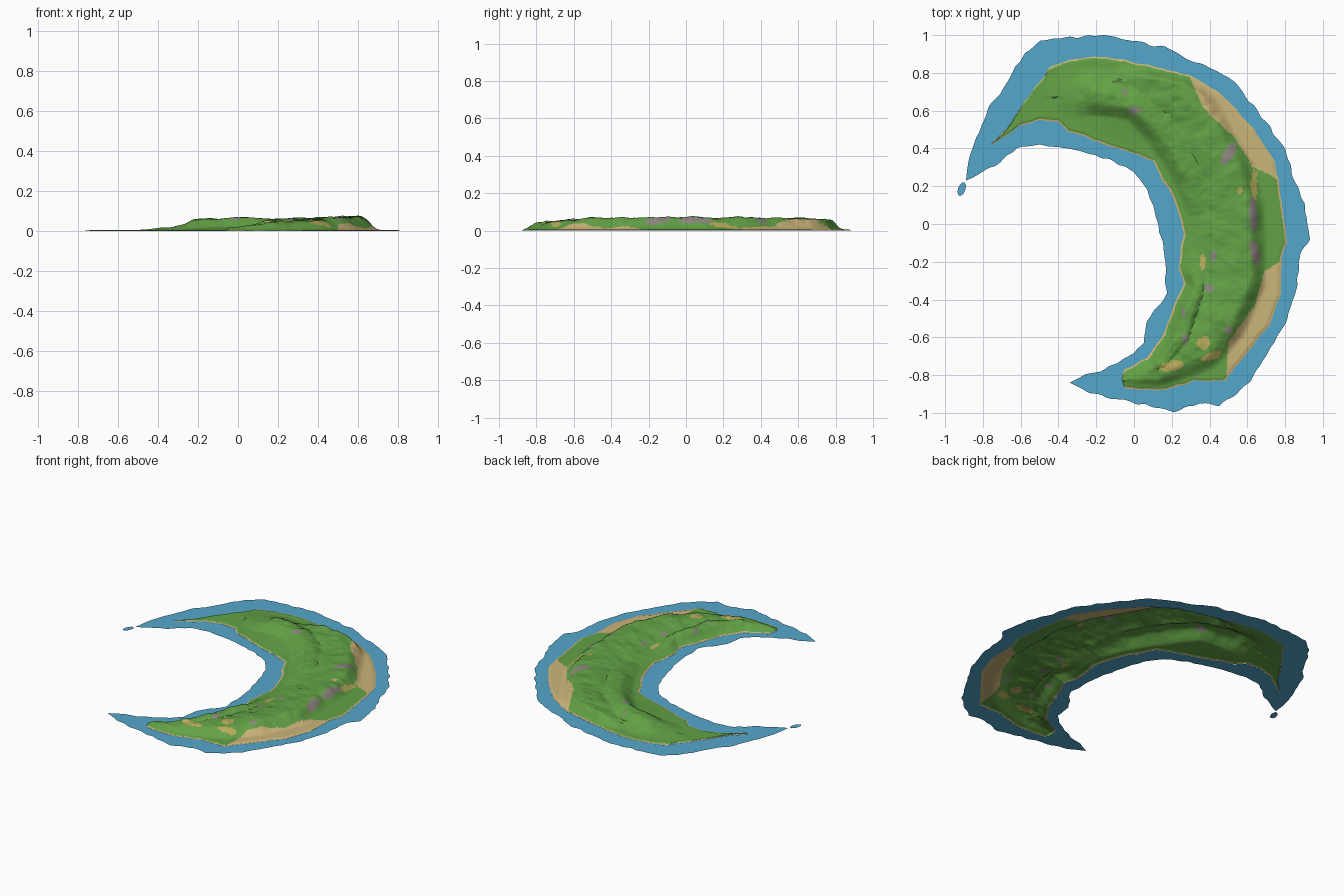
import bpy, math, random
from mathutils import Vector, noise

if "Cube" in bpy.data.objects:
    bpy.data.objects.remove(bpy.data.objects["Cube"])

random.seed(4)
N, M = 420, 60  # stations along the crescent, columns across it

# Shorelines, listed from the north-west tip round to the south tip
WATER_OUT = [(-.89, .23), (-.87, .38), (-.81, .51), (-.78, .61), (-.71, .69), (-.66, .78), (-.58, .90),
             (-.49, .97), (-.34, .99), (-.15, 1.0), (0, .97), (.19, .93), (.29, .87), (.41, .83), (.53, .75),
             (.66, .59), (.80, .39), (.86, .21), (.90, .11), (.93, -.08), (.88, -.16), (.86, -.34),
             (.80, -.53), (.72, -.66), (.62, -.83), (.56, -.88), (.45, -.96), (.35, -.95), (.21, -.99),
             (.03, -.95), (-.15, -.92), (-.26, -.88), (-.34, -.84)]
LAND_OUT = [(-.77, .41), (-.69, .49), (-.61, .60), (-.55, .69), (-.50, .75), (-.45, .83), (-.34, .87),
            (-.20, .89), (-.07, .87), (.08, .84), (.29, .79), (.43, .71), (.53, .62), (.64, .49), (.74, .34),
            (.77, .21), (.79, .05), (.81, -.10), (.78, -.19), (.78, -.37), (.72, -.53), (.62, -.66),
            (.51, -.79), (.48, -.83), (.32, -.83), (.16, -.88), (.03, -.88), (-.05, -.87), (-.065, -.82)]
LAND_IN = [(-.77, .41), (-.69, .46), (-.60, .52), (-.50, .55), (-.40, .54), (-.35, .49), (-.23, .45),
           (-.10, .40), (.01, .37), (.10, .33), (.14, .25), (.20, .16), (.24, .05), (.26, -.05), (.24, -.23),
           (.26, -.32), (.20, -.46), (.16, -.58), (.07, -.71), (-.05, -.77), (-.065, -.82)]
WATER_IN = [(-.89, .23), (-.79, .28), (-.71, .33), (-.62, .40), (-.55, .42), (-.39, .41), (-.26, .38),
            (-.13, .34), (0, .28), (.07, .18), (.11, .07), (.14, -.05), (.17, -.20), (.17, -.37), (.07, -.52),
            (.05, -.63), (-.02, -.70), (-.13, -.75), (-.21, -.80), (-.26, -.80), (-.34, -.84)]

# Ridges: (x, y, height) along the crest, then outer and inner slope widths
RIDGES = [
    ([(-.02, .76, .03), (.06, .76, .05), (.25, .74, .056), (.33, .68, .056), (.42, .50, .06), (.54, .30, .062),
      (.59, .10, .064), (.60, -.10, .064), (.60, -.30, .062), (.50, -.53, .06), (.38, -.67, .048),
      (.15, -.78, .035), (.0, -.82, .014)], .10, .34),
    ([(-.33, .67, .012), (-.22, .67, .05), (0, .63, .058), (.15, .50, .056), (.28, .30, .05),
      (.36, .10, .03)], .16, .11),
    ([(.36, -.20, .02), (.33, -.38, .05), (.26, -.60, .056), (.15, -.74, .042)], .07, .12),
]

# Inland edge of the two wide beaches, as (y, x)
BEACHES = [[(.79, .29), (.61, .37), (.46, .53), (.30, .63), (.27, .70), (.23, .77)],
           [(-.20, .77), (-.25, .69), (-.43, .64), (-.62, .50), (-.80, .49)]]
# Patches: x, y, radius x, radius y, tilt
ROCKS = [(.50, .37, .028, .065, .5), (.63, .05, .024, .09, 0), (.64, -.15, .022, .07, -.2), (0, .60, .035, .02, 0),
         (-.05, .70, .015, .015, 0), (.40, -.34, .022, .022, 0), (.42, -.17, .012, .03, 0),
         (.50, -.56, .022, .018, 0), (.27, -.61, .015, .035, 0), (.26, -.47, .012, .022, 0)]
DRY = [(.365, -.20, .015, .045, 0), (.56, .18, .014, .018, 0), (.37, -.63, .035, .035, 0),
       (.20, -.75, .07, .025, -.2), (.41, -.70, .06, .02, -.4), (.635, .20, .016, .09, 0)]


def material(name, rgb):
    m = bpy.data.materials.new(name)
    m.diffuse_color = (*rgb, 1)
    m.use_nodes = True
    m.node_tree.nodes["Principled BSDF"].inputs["Base Color"].default_value = m.diffuse_color
    return m


WATER = material("water_blue", (.09, .39, .60))
GREEN = material("grass_green", (.125, .36, .06))
SAND = material("sand", (.60, .46, .19))
ROCK = material("rock_grey", (.27, .24, .22))
DRYGRASS = material("dry_grass", (.50, .42, .11))


def smooth(t):
    t = max(0, min(1, t))
    return t * t * (3 - 2 * t)


def shoreline(pts, jitter):
    """Resample a polyline evenly and roughen it, keeping the ends."""
    p = [Vector(q) for q in pts]
    acc = [0]
    for a, b in zip(p, p[1:]):
        acc.append(acc[-1] + (b - a).length)
    out, k = [], 0
    for i in range(N + 1):
        s = acc[-1] * i / N
        while k < len(p) - 2 and s > acc[k + 1]:
            k += 1
        q = p[k].lerp(p[k + 1], (s - acc[k]) / (acc[k + 1] - acc[k]))
        if 0 < i < N:
            n = noise.noise_vector(Vector((q.x * 16, q.y * 16, 3))) * jitter
            q = q + Vector((n.x, n.y)) * min(1, i / 15, (N - i) / 15)
        out.append(q)
    return out


def ridge_height(x, y):
    """Highest ridge slope at a point."""
    p, best = Vector((x, y)), 0
    for pts, w_out, w_in in RIDGES:
        near = None
        for a, b in zip(pts, pts[1:]):
            a2, d = Vector(a[:2]), Vector(b[:2]) - Vector(a[:2])
            t = max(0, min(1, (p - a2).dot(d) / d.length_squared))
            r = p - a2 - d * t
            if near is None or r.length < near[0]:
                near = (r.length, d.x * r.y - d.y * r.x, a[2] + (b[2] - a[2]) * t)
        dist, side, top = near
        best = max(best, top * smooth(1.08 - dist / (w_out if side > 0 else w_in)))
    return best


def in_patch(x, y, patches):
    for cx, cy, rx, ry, a in patches:
        dx, dy = x - cx, y - cy
        u, v = dx * math.cos(a) - dy * math.sin(a), dx * math.sin(a) + dy * math.cos(a)
        if (u / rx) ** 2 + (v / ry) ** 2 < 1 + .6 * noise.noise(Vector((x * 35, y * 35, 1))):
            return True
    return False


def on_beach(x, y):
    for edge in BEACHES:
        for (y0, x0), (y1, x1) in zip(edge, edge[1:]):
            if y1 <= y <= y0:
                return x > x0 + (x1 - x0) * (y0 - y) / (y0 - y1)
    return False


def add_object(name, verts, faces, mats):
    me = bpy.data.meshes.new(name)
    me.from_pydata(verts, [], faces)
    for m in mats:
        me.materials.append(m)
    ob = bpy.data.objects.new(name, me)
    bpy.context.collection.objects.link(ob)
    return ob


wo, wi = shoreline(WATER_OUT, .012), shoreline(WATER_IN, .01)
lo, li = shoreline(LAND_OUT, .008), shoreline(LAND_IN, .009)

# Shallow water: one flat strip on each side of the land
for name, a, b in (("outer_shallows", wo, lo), ("inner_shallows", li, wi)):
    verts = [(q.x, q.y, 0) for q in a] + [(q.x, q.y, 0) for q in b]
    add_object(name, verts, [(i + N + 1, i + N + 2, i + 1, i) for i in range(N)], [WATER])

# Small detached pool off the north-west tip
pool = [(-.912 + .02 * math.cos(t) + .009 * math.sin(t), .185 + .036 * math.sin(t), 0)
        for t in (k * math.tau / 16 for k in range(16))]
add_object("tip_pool", pool, [tuple(range(16))], [WATER])

# Land: columns bunched toward both shores
cols = [.5 * j / M + .25 * (1 - math.cos(math.pi * j / M)) for j in range(M + 1)]
verts, shore = [], []
for a, b in zip(lo, li):
    width = (b - a).length
    for v in cols:
        q = a.lerp(b, v)
        d = min(v, 1 - v) * width
        h = ridge_height(q.x, q.y) * smooth(d / .07)
        rough = noise.fractal(Vector((q.x * 9, q.y * 9, 0)), 1, 2, 4)
        h += rough * .009 * smooth(h / .04)
        verts.append((q.x, q.y, .001 + .005 * smooth(d / .02) + max(0, h)))
        shore.append(d)

W = M + 1
faces = [(i * W + j, (i + 1) * W + j, (i + 1) * W + j + 1, i * W + j + 1)[::-1]
         for i in range(N) for j in range(M)]
land = add_object("island_land", verts, faces, [GREEN, SAND, ROCK, DRYGRASS])

# Ground cover by position
for f in land.data.polygons:
    x, y, z = f.center
    d = sum(shore[k] for k in f.vertices) / 4
    if d < .009 + .005 * noise.noise(Vector((x * 20, y * 20, 7))) or on_beach(x, y):
        f.material_index = 1
    elif in_patch(x, y, ROCKS):
        f.material_index = 2
    elif in_patch(x, y, DRY):
        f.material_index = 3

# Make the surface face upward and shade it
me = land.data
if sum(f.normal.z for f in me.polygons) < 0:
    me.flip_normals()
for ob in bpy.data.objects:
    if ob is not land and ob.data.polygons[N // 2 if len(ob.data.polygons) > 1 else 0].normal.z < 0:
        ob.data.flip_normals()
bpy.ops.object.select_all(action='DESELECT')
land.select_set(True)
bpy.context.view_layer.objects.active = land
bpy.ops.object.shade_smooth_by_angle(angle=math.radians(30))
